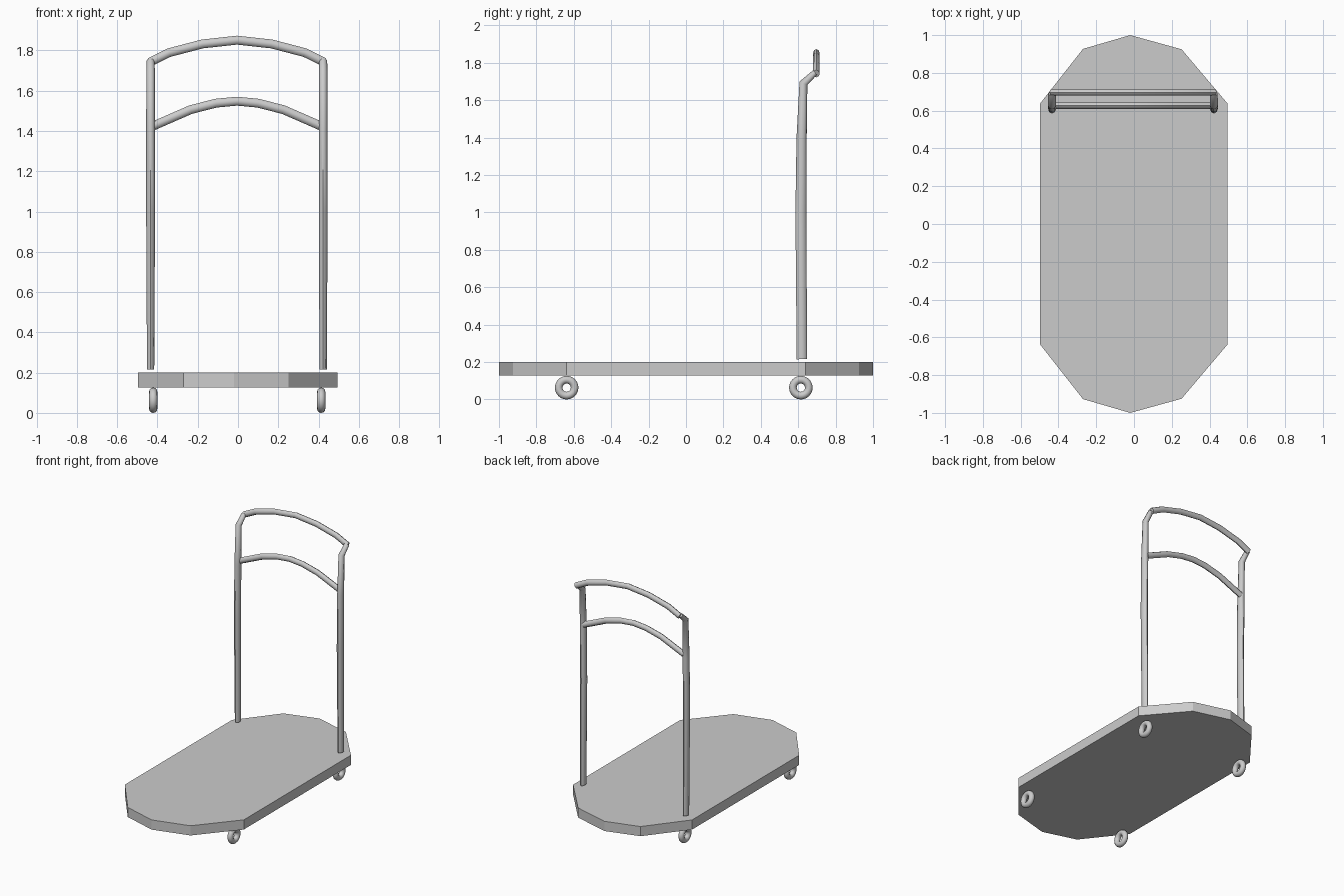
import bpy, bmesh, math
from mathutils import Vector

if "Cube" in bpy.data.objects:
    bpy.data.objects.remove(bpy.data.objects["Cube"])


def make_object(name, bm, smooth=False):
    bmesh.ops.recalc_face_normals(bm, faces=bm.faces[:])
    mesh = bpy.data.meshes.new(name)
    bm.to_mesh(mesh)
    bm.free()
    ob = bpy.data.objects.new(name, mesh)
    bpy.context.collection.objects.link(ob)
    if smooth:
        bpy.ops.object.select_all(action='DESELECT')
        ob.select_set(True)
        bpy.context.view_layer.objects.active = ob
        bpy.ops.object.shade_smooth_by_angle(angle=math.radians(50))
    return ob


def tube(name, path, side, radii, sides=8):
    """Sweep an ellipse along a planar path; side is the plane's normal.
    radii holds (radius along side, radius in plane) per path point."""
    bm = bmesh.new()
    pts = [Vector(p) for p in path]
    side = Vector(side)
    rings = []
    for i, p in enumerate(pts):
        a = (p - pts[i - 1]).normalized() if i else Vector()
        b = (pts[i + 1] - p).normalized() if i < len(pts) - 1 else Vector()
        up = side.cross((a + b).normalized())
        rs, ru = radii[i]
        ring = []
        for k in range(sides):
            t = math.tau * k / sides
            ring.append(bm.verts.new(p + side * rs * math.cos(t) + up * ru * math.sin(t)))
        rings.append(ring)
    for r0, r1 in zip(rings, rings[1:]):
        for k in range(sides):
            n = (k + 1) % sides
            bm.faces.new((r0[k], r0[n], r1[n], r1[k]))
    bm.faces.new(rings[0])
    bm.faces.new(rings[-1])
    return make_object(name, bm, True)


def arc(xc, half, y, heights):
    """Symmetric arch: heights is (fraction of half width, z) from centre out."""
    right = [(xc + half * f, y, z) for f, z in heights]
    left = [(xc - half * f, y, z) for f, z in heights[:0:-1]]
    return left + right


# Deck: faceted stadium outline
back = [(0.495, 0.638), (0.252, 0.925), (-0.02, 1.0), (-0.27, 0.927), (-0.497, 0.638)]
outline = back + [(x, -y) for x, y in reversed(back)]
bm = bmesh.new()
face = bm.faces.new([bm.verts.new((x, y, 0.127)) for x, y in outline])
ext = bmesh.ops.extrude_face_region(bm, geom=[face], use_keep_orig=True)
bmesh.ops.translate(bm, vec=(0, 0, 0.073),
                    verts=[v for v in ext['geom'] if isinstance(v, bmesh.types.BMVert)])
make_object("deck", bm)

# Handle posts, slightly bowed, bending back at the top
for name, x in (("left_post", -0.434), ("right_post", 0.423)):
    tube(name,
         [(x, 0.62, 0.215), (x, 0.614, 1.0), (x, 0.618, 1.4), (x, 0.628, 1.69), (x, 0.69, 1.748)],
         (1, 0, 0),
         [(0.018, 0.028), (0.022, 0.029), (0.022, 0.027), (0.021, 0.023), (0.02, 0.016)])

# Arched push bar and lower cross bar
push = arc(-0.005, 0.432, 0.697, [(0, 1.851), (0.4, 1.832), (0.78, 1.789), (1, 1.742)])
tube("push_bar", push, (0, 1, 0), [(0.018, 0.022)] * len(push))
cross = arc(-0.005, 0.418, 0.628, [(0, 1.548), (0.25, 1.538), (0.55, 1.506), (1, 1.424)])
tube("cross_bar", cross, (0, 1, 0), [(0.018, 0.022)] * len(cross))

# Ring wheels
for end, y in (("front", -0.638), ("back", 0.614)):
    for hand, x in (("left", -0.421), ("right", 0.413)):
        bpy.ops.mesh.primitive_torus_add(location=(x, y, 0.063), rotation=(0, math.pi / 2, 0),
                                         major_radius=0.0425, minor_radius=0.0205,
                                         major_segments=24, minor_segments=12)
        bpy.context.object.name = f"{end}_{hand}_wheel"
        bpy.ops.object.shade_smooth()
